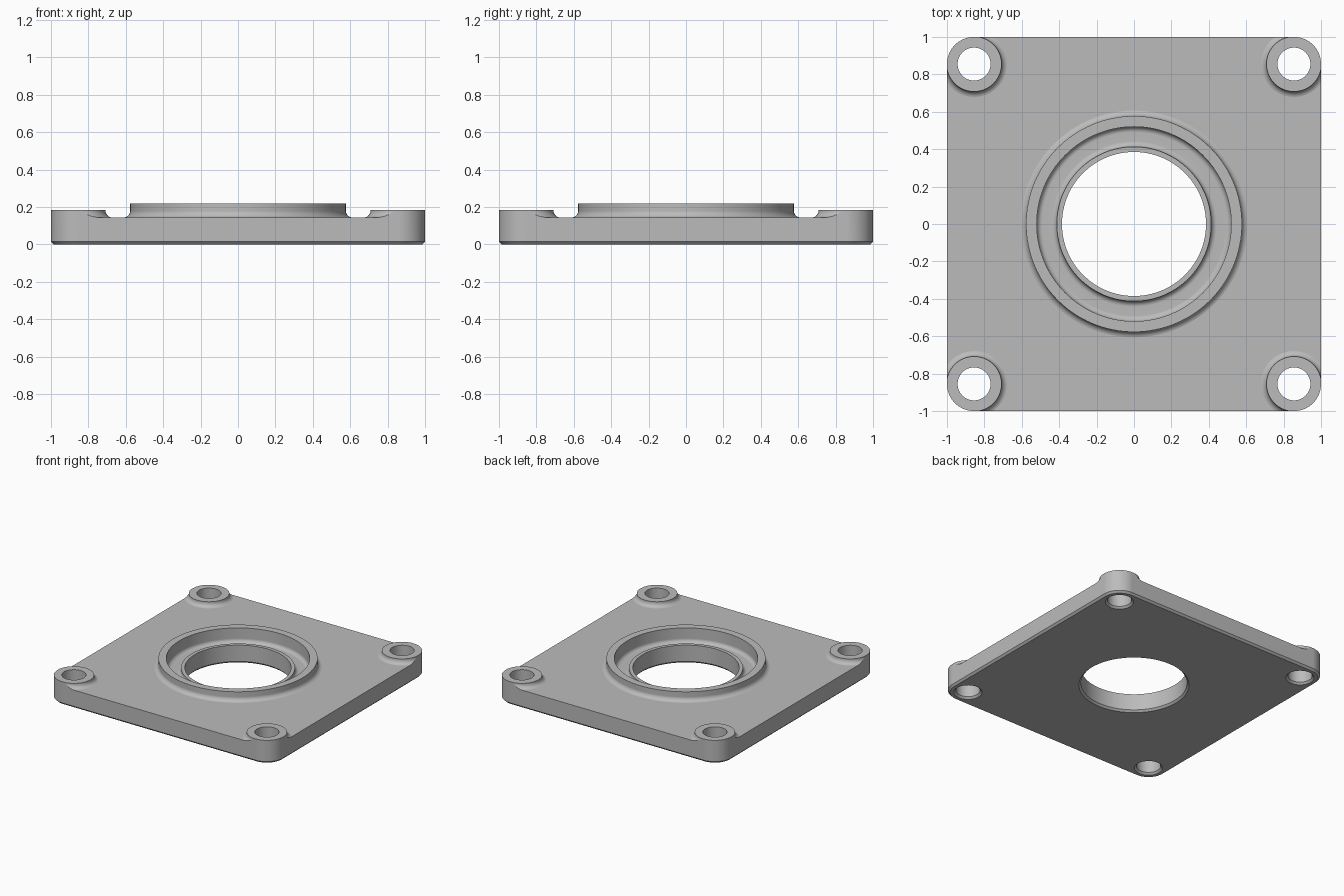
import bpy, bmesh
from math import pi, cos, sin

if "Cube" in bpy.data.objects:
    bpy.data.objects.remove(bpy.data.objects["Cube"], do_unlink=True)

DECK, CORNER, CHAMFER = 0.145, 0.145, 0.015
BOSS_POS = 1 - CORNER
HOLE_R, BORE_R = 0.088, 0.385


def arc(cx, cz, r, a0, a1, n=8):
    return [(cx + r * cos(a0 + (a1 - a0) * i / n),
             cz + r * sin(a0 + (a1 - a0) * i / n)) for i in range(n + 1)]


def to_object(name, bm):
    bmesh.ops.recalc_face_normals(bm, faces=bm.faces)
    mesh = bpy.data.meshes.new(name)
    bm.to_mesh(mesh)
    bm.free()
    ob = bpy.data.objects.new(name, mesh)
    bpy.context.collection.objects.link(ob)
    return ob


def lathe(name, profile, steps, x=0, y=0):
    """Solid of revolution; the profile starts and ends on the axis."""
    bm = bmesh.new()
    verts = [bm.verts.new((r, 0, z)) for r, z in profile]
    edges = [bm.edges.new(pair) for pair in zip(verts, verts[1:])]
    bmesh.ops.spin(bm, geom=verts + edges, cent=(0, 0, 0), axis=(0, 0, 1),
                   angle=2 * pi, steps=steps)
    bmesh.ops.remove_doubles(bm, verts=bm.verts, dist=1e-5)
    bmesh.ops.translate(bm, verts=bm.verts, vec=(x, y, 0))
    return to_object(name, bm)


def combine(ob, other, operation):
    """Apply a boolean and discard the helper."""
    other.hide_render = True
    mod = ob.modifiers.new("bool", "BOOLEAN")
    mod.operation, mod.object, mod.solver = operation, other, "EXACT"
    graph = bpy.context.evaluated_depsgraph_get()
    mesh = bpy.data.meshes.new_from_object(ob.evaluated_get(graph))
    ob.modifiers.clear()
    ob.data = mesh
    bpy.data.objects.remove(other, do_unlink=True)


def raised(radius, top, fillet):
    """Pedestal profile with a fillet running out onto the deck."""
    base = DECK - 0.0005
    foot = arc(radius + fillet, base + fillet, fillet, pi, 1.5 * pi)
    return [(0, top), (radius, top)] + foot + [(radius + fillet, -0.4), (0, -0.4)]


def hole(radius):
    """Through hole profile with a chamfer at the underside."""
    return [(0, -0.1), (radius + CHAMFER + 0.1, -0.1), (radius, CHAMFER)]


# Rounded square block with a chamfered bottom edge
def outline(inset):
    pts = []
    for k in range(4):
        cx = BOSS_POS * (1 if k in (0, 3) else -1)
        cy = BOSS_POS * (1 if k < 2 else -1)
        pts += arc(cx, cy, CORNER - inset, k * pi / 2, (k + 1) * pi / 2, 16)
    return pts


bm = bmesh.new()
rings = [[bm.verts.new((x, y, z)) for x, y in outline(inset)]
         for inset, z in ((CHAMFER, 0), (0, CHAMFER), (0, 0.4))]
for low, high in zip(rings, rings[1:]):
    for i in range(len(low)):
        bm.faces.new((low[i - 1], low[i], high[i], high[i - 1]))
bm.faces.new(rings[0])
bm.faces.new(rings[-1])
plate = to_object("flange_plate", bm)

# Top form: flat deck, raised collar and four corner bosses
bm = bmesh.new()
bmesh.ops.create_cube(bm, size=1)
bmesh.ops.scale(bm, verts=bm.verts, vec=(4, 4, DECK + 0.5))
bmesh.ops.translate(bm, verts=bm.verts, vec=(0, 0, (DECK - 0.5) / 2))
form = to_object("top_form", bm)
combine(form, lathe("collar", raised(0.577, 0.22, 0.035), 128), "UNION")
corners = [(sx * BOSS_POS, sy * BOSS_POS) for sx in (-1, 1) for sy in (-1, 1)]
for x, y in corners:
    combine(form, lathe("boss", raised(0.147, 0.185, 0.035), 64, x, y), "UNION")
combine(plate, form, "INTERSECT")

# Central bore, inner lip and filleted seat inside the collar
floor, f = 0.105, 0.03
seat = (hole(BORE_R) + [(BORE_R, DECK), (0.413, DECK)]
        + arc(0.413 + f, floor + f, f, pi, 1.5 * pi)
        + arc(0.52 - f, floor + f, f, 1.5 * pi, 2 * pi)
        + [(0.52, 0.5), (0, 0.5)])
combine(plate, lathe("bore_cutter", seat, 128), "DIFFERENCE")

# Bolt holes
for x, y in corners:
    cutter = lathe("bolt_cutter", hole(HOLE_R) + [(HOLE_R, 0.5), (0, 0.5)], 48, x, y)
    combine(plate, cutter, "DIFFERENCE")

# Material and shading
grey = bpy.data.materials.new("plain_grey")
grey.use_nodes = True
colour = (0.5, 0.5, 0.5, 1)
grey.diffuse_color = colour
grey.node_tree.nodes["Principled BSDF"].inputs["Base Color"].default_value = colour
plate.data.materials.clear()
plate.data.materials.append(grey)
for poly in plate.data.polygons:
    poly.material_index = 0

bpy.ops.object.select_all(action="DESELECT")
plate.select_set(True)
bpy.context.view_layer.objects.active = plate
bpy.ops.object.shade_smooth_by_angle(angle=0.5)
weighted = plate.modifiers.new("weighted_normals", "WEIGHTED_NORMAL")
weighted.keep_sharp = True
